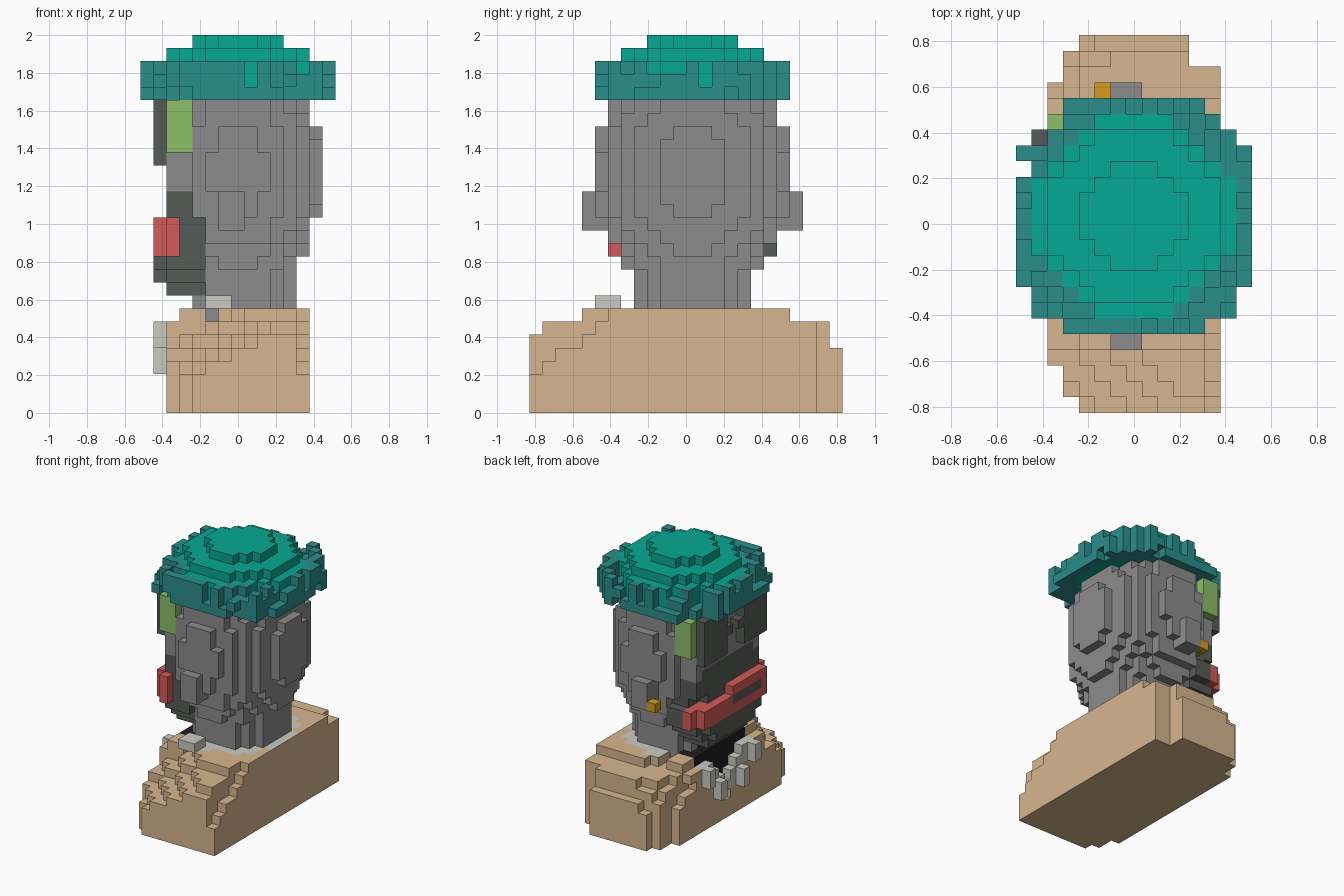
import bpy, bmesh, random
from mathutils import Vector

random.seed(7)
cube = bpy.data.objects.get("Cube")
if cube:
    bpy.data.objects.remove(cube)

V = 2 / 29                      # block size


def material(name, rgb):
    lin = [(c / 255) ** 2.2 for c in rgb] + [1]
    m = bpy.data.materials.new(name)
    m.use_nodes = True
    m.diffuse_color = lin
    m.node_tree.nodes["Principled BSDF"].inputs["Base Color"].default_value = lin
    return m


MATS = {
    "tan": material("tan", (213, 181, 141)),
    "grey": material("grey", (138, 139, 138)),
    "charcoal": material("charcoal", (88, 92, 88)),
    "black": material("black", (36, 36, 36)),
    "red": material("red", (211, 90, 90)),
    "green": material("green", (139, 189, 103)),
    "gold": material("gold", (214, 154, 32)),
    "light": material("light_grey", (202, 202, 194)),
    "teal": material("bright_teal", (14, 167, 147)),
    "deep_teal": material("deep_teal", (46, 141, 138)),
}

parts, occupied = {}, set()


def add(name, cells, colour):
    """Register blocks (dx, dy, k) about the head axis; earlier parts keep their blocks."""
    new = set(cells) - occupied
    occupied.update(new)
    parts[name] = (new, colour)


def box(xs, ys, zs):
    return [(x, y, z) for x in xs for y in ys for z in zs]


def span(a, b):
    return range(a, b + 1)


def disc(r2, zs, inner=-1):
    return [c for c in box(span(-7, 7), span(-7, 7), zs)
            if inner < c[0] ** 2 + c[1] ** 2 <= r2]


# Hat: stepped dome with a ragged rolled brim
add("hat_dome", disc(40, span(24, 26)) + disc(29, [27]) + disc(10, [28]), "teal")
brim = []
for x, y, z in disc(72, [24], 40):
    r2 = x * x + y * y
    if r2 > 65 and y > 0 or (x, y) in ((-5, 6), (-6, 5), (-6, 6), (-7, 3)):
        continue
    low = z if r2 < 54 else z + random.choice((0, 0, 1))
    high = low + random.choice((0, 0, 1, 1, 2))
    if abs(x) == 7 and y == 0 or abs(y) == 7 and x == -1 or abs(x) == abs(y) + 2:
        high = z + 2
    brim += [(x, y, k) for k in span(low, min(high, z + 2))]
add("hat_brim", brim, "deep_teal")

# Crooked lips with a dark slot between them
lips = []
for x, y, z in box((-6, -5), span(-6, 6), span(12, 14)):
    slot = z == 13 and x == -6 and -5 < y < 1
    if (abs(y) < 6 or x == -5) and not slot and not (z == 14 and y > 0):
        lips.append((x, y, z))
add("lips", lips, "red")

# Eyes, side hair, earring and ears
add("eyes", [c for c in box([-6], span(-5, 5), span(19, 23))
             if (abs(c[1]) - 3.5) ** 2 + (c[2] - 21) ** 2 <= 6.5], "charcoal")
add("side_hair", box((-5, -4), (-6, 6), span(20, 23)), "green")
add("earring", [(-2, 8, 14)], "gold")
add("ears", box((-1, 0), (-8, 8), span(14, 16)) + box((-1, 0), (-7, 7), [14]), "grey")

# Beard under and around the mouth
add("beard", [(x, y, z) for x, y, z in box(span(-6, -3), span(-5, 6), span(9, 13))
              if abs(y) <= min(6, z - 6) - (x == -6) and (x > -6 or z > 9)], "charcoal")

# Head and neck
head = [c for c in box(span(-5, 6), span(-7, 7), span(11, 23))
        if (c[0] / 6.5) ** 2 + (c[1] / 7.5) ** 2 + ((c[2] - 18) / 10) ** 2 < 0.999]
head += box((-5, -4), span(-5, 5), span(15, 23))


def head_colour(c, n):
    x, y, z = c
    low_face = x <= -4 and z <= 16 or x <= -3 and z <= 14
    return "charcoal" if low_face or (x == -5 and z == 17 and abs(y) < 5) else "grey"


add("head", head, head_colour)
add("neck", [c for c in disc(20, span(7, 10)) if c[0] >= -3],
    lambda c, n: "black" if c[0] <= -3 and abs(c[1]) < 3 else "grey")

# Collar tufts on the chest and a block on the shoulder
add("shoulder_tuft", box((-2, -1), (-7, -6), [8]), "light")
tufts = []
for s in (-1, 1):
    for k in span(3, 6):
        y = s * (k - 2)
        tufts += [(-5, y, k), (-5, y - s, k)]
        if (k + s) % 2:
            tufts += [(-6, y, k), (-6, y, k - (k > 3))]
add("collar_tufts", tufts, "light")
add("shirt", [c for c in box((-4, -3), span(-4, 4), span(2, 7))
              if abs(c[1]) <= c[2] - 2], "black")
add("lapels", box((-5, -4), (-6, -5, 5, 6), [6]) + box((-4, -3), (-6, -5, 5, 6), [7]), "tan")


# Bust: rounded shoulders, cut flat along the back
def in_bust(x, y, z):
    across, along, up = 5 - x, abs(y + 0.5), z + 0.5
    if (across / 10.5) ** 5 + (along / 12.35) ** 5 + (up / 7.68) ** 5 > 1:
        return False
    if y >= 10 and x > 3 or y == 11 and z > 4:
        return False
    if y < -6:                                   # sloping shoulder
        if x == 5 and z > 2.5 + 0.75 * (y + 12):
            return False
        if z > 2.6 + 0.5 * (x + 3) + 0.6 * (y + 12):
            return False
    return not (x == -5 and abs(y) < z - 1)      # open neckline


def bust_colour(c, n):
    x, y, z = c
    if n.z > 0 and z == 7 and (x + 0.5) ** 2 + y * y <= 38:
        return "light"
    return "tan"


add("bust", [c for c in box(span(-5, 5), span(-12, 11), span(0, 7))
             if in_bust(*c)], bust_colour)

# Turn each set of blocks into a mesh with only its outer faces
AXES = [Vector(v) * s for v in ((1, 0, 0), (0, 1, 0), (0, 0, 1)) for s in (1, -1)]
for name, (cells, colour) in parts.items():
    bm = bmesh.new()
    corners, slots = {}, []
    mesh = bpy.data.meshes.new(name)

    def corner(p):
        key = tuple(round(a * 2) for a in p)
        if key not in corners:
            corners[key] = bm.verts.new(p * V)
        return corners[key]

    for c in sorted(cells):
        mid = Vector((c[0], c[1] + 0.5, c[2] + 0.5))
        for n in AXES:
            if tuple(int(a + b) for a, b in zip(c, n)) in occupied:
                continue
            u = Vector((n.y, n.z, n.x))
            w = n.cross(u)
            f = bm.faces.new([corner(mid + (n + u * a + w * b) / 2)
                              for a, b in ((1, 1), (-1, 1), (-1, -1), (1, -1))])
            col = colour(c, n) if callable(colour) else colour
            if col not in slots:
                slots.append(col)
                mesh.materials.append(MATS[col])
            f.material_index = slots.index(col)
    bm.to_mesh(mesh)
    bm.free()
    bpy.context.collection.objects.link(bpy.data.objects.new(name, mesh))
